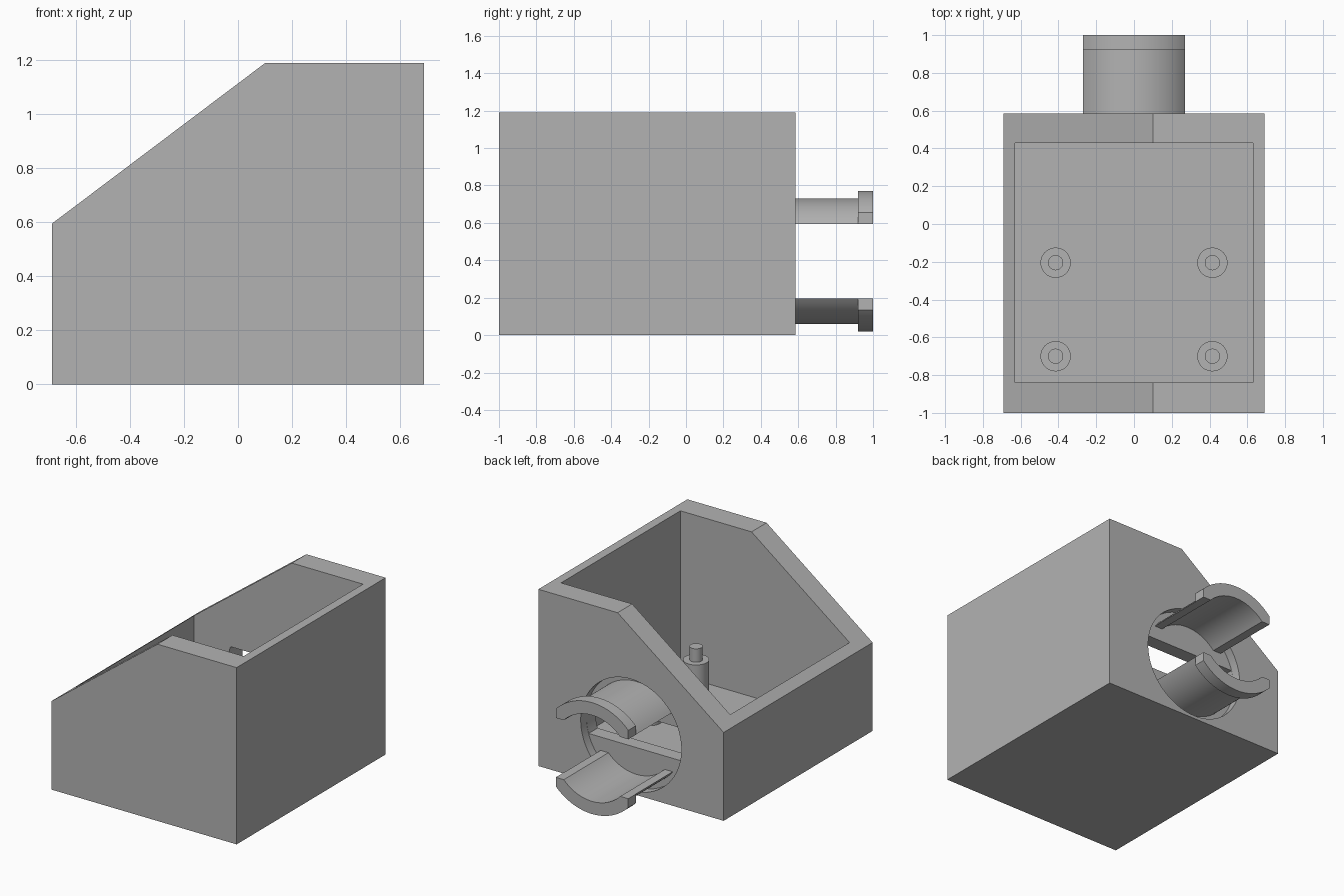
import bpy, bmesh
from math import sin, cos, asin, acos, pi

if "Cube" in bpy.data.objects:
    bpy.data.objects.remove(bpy.data.objects["Cube"], do_unlink=True)

grey = bpy.data.materials.new("plain_grey")
grey.use_nodes = True
COLOUR = (0.45, 0.45, 0.45, 1)
grey.diffuse_color = COLOUR
grey.node_tree.nodes["Principled BSDF"].inputs["Base Color"].default_value = COLOUR

BACK, HUB_Z = 0.585, 0.395       # rear face, height of the round mount
HOLE_R, TUBE_R, BORE_R = 0.375, 0.335, 0.29
RECESS_Y = BACK - 0.06


def prism(name, outline, y0, y1):
    """Extrude an (x, z) outline along y."""
    bm = bmesh.new()
    face = bm.faces.new([bm.verts.new((x, y0, z)) for x, z in outline])
    out = bmesh.ops.extrude_face_region(bm, geom=[face])
    moved = [g for g in out["geom"] if isinstance(g, bmesh.types.BMVert)]
    bmesh.ops.translate(bm, verts=moved, vec=(0, y1 - y0, 0))
    bmesh.ops.recalc_face_normals(bm, faces=bm.faces[:])
    mesh = bpy.data.meshes.new(name)
    bm.to_mesh(mesh)
    bm.free()
    mesh.materials.append(grey)
    ob = bpy.data.objects.new(name, mesh)
    bpy.context.collection.objects.link(ob)
    return ob


def activate(ob):
    bpy.ops.object.select_all(action="DESELECT")
    ob.select_set(True)
    bpy.context.view_layer.objects.active = ob


def smooth(ob):
    activate(ob)
    bpy.ops.object.shade_smooth_by_angle(angle=pi / 6)


def arc(r, a0, a1, n=32):
    return [(r * cos(a0 + (a1 - a0) * i / n), r * sin(a0 + (a1 - a0) * i / n))
            for i in range(n + 1)]


def hub(points, side=1):
    return [(x, HUB_Z + side * z) for x, z in points]


def cut(target, cutter):
    cutter.hide_render = True
    mod = target.modifiers.new("cut", "BOOLEAN")
    mod.operation, mod.solver, mod.object = "DIFFERENCE", "EXACT", cutter
    activate(target)
    bpy.ops.object.modifier_apply(modifier=mod.name)
    bpy.data.objects.remove(cutter, do_unlink=True)


# Housing with a sloping open top
housing = prism("housing", [(-0.69, 0), (0.69, 0), (0.69, 1.19), (0.1, 1.19), (-0.69, 0.595)],
                -1, BACK)
cut(housing, prism("cavity_cutter", [(-0.63, 0.08), (0.63, 0.08), (0.63, 2), (-0.63, 2)],
                   -0.84, 0.43))

# Round recess in the rear wall, with a wide slot through to the inside
cut(housing, prism("recess_cutter", hub(arc(HOLE_R, 0, 2 * pi, 96)[:-1]), RECESS_Y, 0.8))
a = asin(0.11 / HOLE_R)
slot = arc(HOLE_R - 0.001, -a, a, 12) + arc(HOLE_R - 0.001, pi - a, pi + a, 12)
cut(housing, prism("slot_cutter", hub(slot), 0.35, 0.55))
smooth(housing)

# Upper and lower snap clips, each a curved arm with a lip
EDGE, HALF = 0.2, 0.27
a_out, a_in, a_lip = asin(EDGE / TUBE_R), asin(EDGE / BORE_R), acos(HALF / HOLE_R)
bore = arc(BORE_R, pi - a_in, a_in)
arm = arc(TUBE_R, a_out, pi - a_out) + bore
lip = [(HALF, EDGE)] + arc(HOLE_R, a_lip, pi - a_lip) + [(-HALF, EDGE)] + bore
for label, side in (("upper", 1), ("lower", -1)):
    smooth(prism(label + "_clip_arm", hub(arm, side), RECESS_Y - 0.01, 0.92))
    smooth(prism(label + "_clip_lip", hub(lip, side), 0.92, 1))

# Four standoffs with locating pins
for x in (-0.415, 0.415):
    for y in (-0.7, -0.205):
        for name, r, top in (("standoff", 0.08, 0.3), ("standoff_pin", 0.04, 0.39)):
            bpy.ops.mesh.primitive_cylinder_add(vertices=48, radius=r, depth=top - 0.07,
                                                location=(x, y, (top + 0.07) / 2))
            post = bpy.context.object
            post.name = name
            post.data.materials.append(grey)
            smooth(post)
